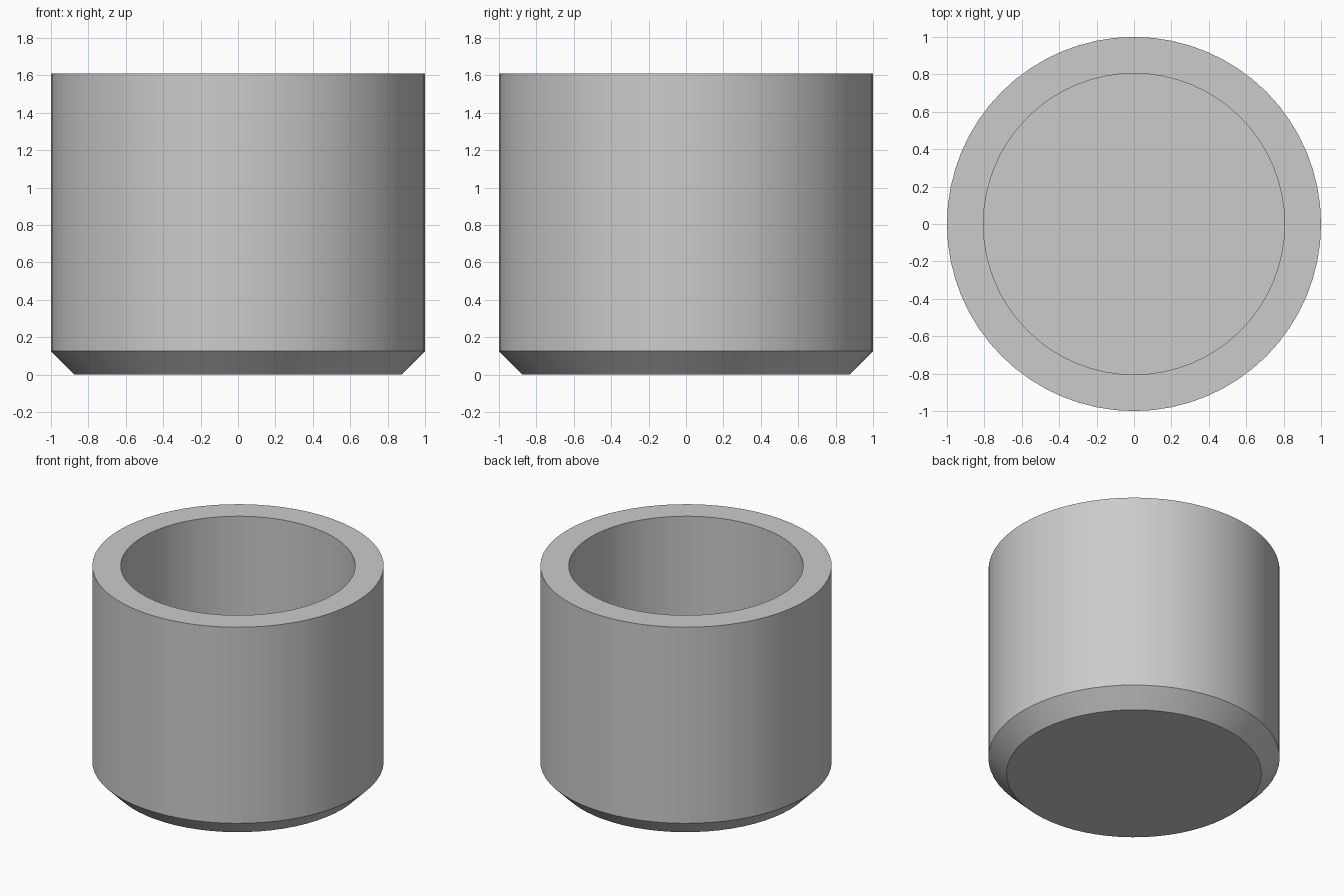
import bpy, bmesh, math

if "Cube" in bpy.data.objects:
    bpy.data.objects.remove(bpy.data.objects["Cube"])

SEGMENTS = 64

# Plain grey material
grey = bpy.data.materials.new("plain_grey")
grey.diffuse_color = (0.6, 0.6, 0.6, 1)
grey.use_nodes = True
grey.node_tree.nodes["Principled BSDF"].inputs["Base Color"].default_value = grey.diffuse_color


def lathe(name, profile, material):
    """Revolve (radius, height) points around z; both ends are capped."""
    bm = bmesh.new()
    rings = []
    for r, z in profile:
        angles = [2 * math.pi * i / SEGMENTS for i in range(SEGMENTS)]
        rings.append([bm.verts.new((r * math.cos(a), r * math.sin(a), z)) for a in angles])
    for low, high in zip(rings, rings[1:]):
        for i in range(SEGMENTS):
            j = (i + 1) % SEGMENTS
            bm.faces.new((low[i], low[j], high[j], high[i]))
    bm.faces.new(rings[0][::-1])
    bm.faces.new(rings[-1])
    mesh = bpy.data.meshes.new(name)
    bm.to_mesh(mesh)
    bm.free()
    mesh.materials.append(material)
    obj = bpy.data.objects.new(name, mesh)
    bpy.context.collection.objects.link(obj)
    return obj


# Round pot: chamfered foot, straight wall, flat rim, hollow inside
pot = lathe("pot", [(0.875, 0), (1, 0.125), (1, 1.61),
                    (0.805, 1.61), (0.805, 0.2)], grey)

# Smooth round walls with crisp rim and chamfer edges
bpy.context.view_layer.objects.active = pot
pot.select_set(True)
bpy.ops.object.shade_smooth_by_angle(angle=math.radians(30))
